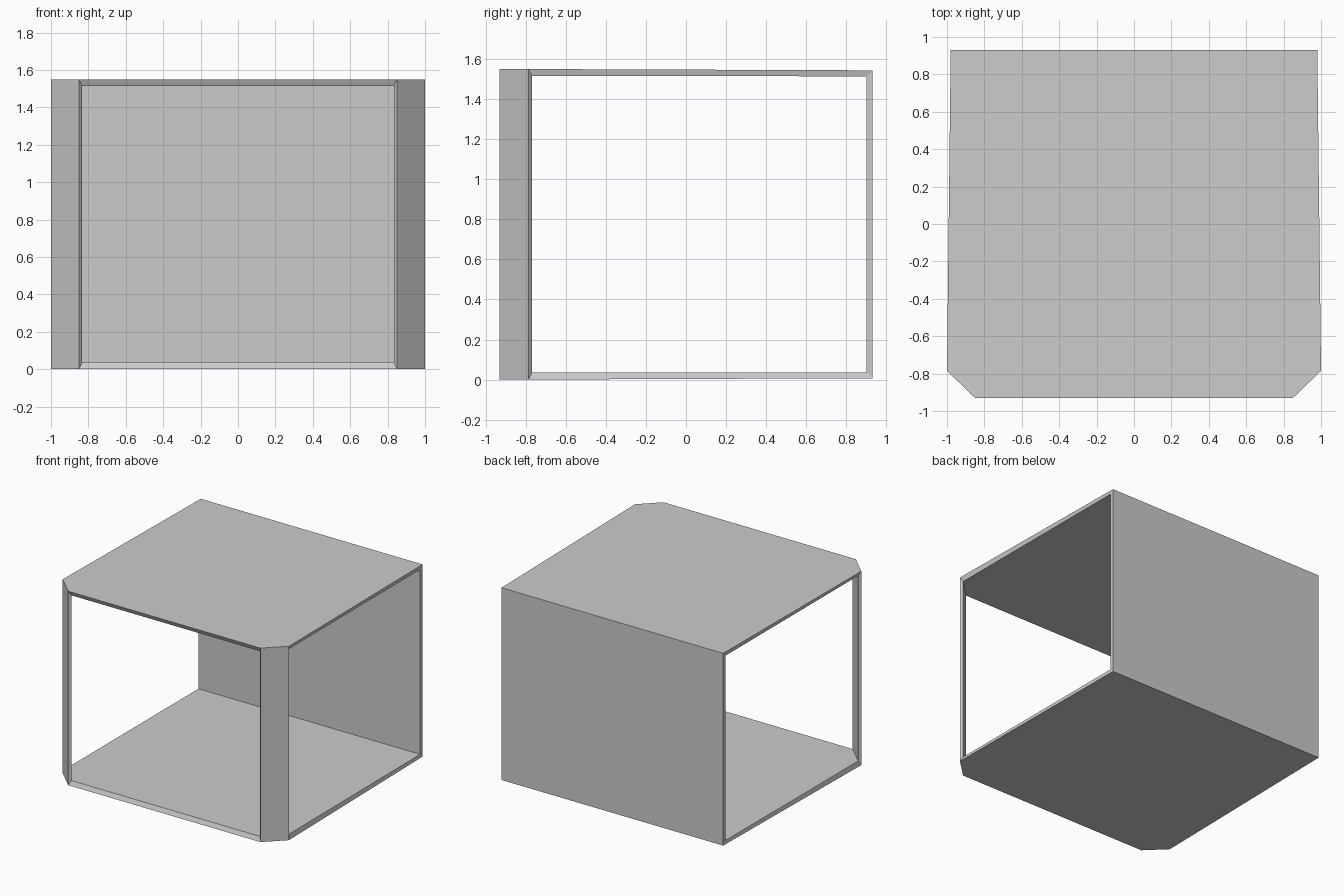
import bpy
import bmesh

if "Cube" in bpy.data.objects:
    bpy.data.objects.remove(bpy.data.objects["Cube"])

DEPTH, HEIGHT, TAPER = 0.93, 1.55, 0.007
# Plan outline: chamfered front corners, slightly narrower back
right = [(0.85, -0.93), (1.0, -0.785), (0.98, 0.93)]
outline = right + [(-x, y) for x, y in reversed(right)]

bm = bmesh.new()


def ring(top):
    verts = []
    for x, y in outline:
        inset = TAPER * (y + DEPTH) / (2 * DEPTH)
        verts.append(bm.verts.new((x, y, HEIGHT - inset if top else inset)))
    return verts


# Floor and roof
low, high = ring(False), ring(True)
bm.faces.new(list(reversed(low)))
bm.faces.new(high)

# Right corner panel, back wall, left corner panel; front and sides stay open
for i in (0, 2, 4):
    bm.faces.new((low[i], low[i + 1], high[i + 1], high[i]))

mesh = bpy.data.meshes.new("open_box_shell")
bm.normal_update()
bm.to_mesh(mesh)
bm.free()
shell = bpy.data.objects.new("open_box_shell", mesh)
bpy.context.collection.objects.link(shell)

# Wall thickness, inwards, giving the slanted rims around the openings
solid = shell.modifiers.new("thickness", 'SOLIDIFY')
solid.thickness = 0.042
solid.offset = -1
solid.use_even_offset = False
